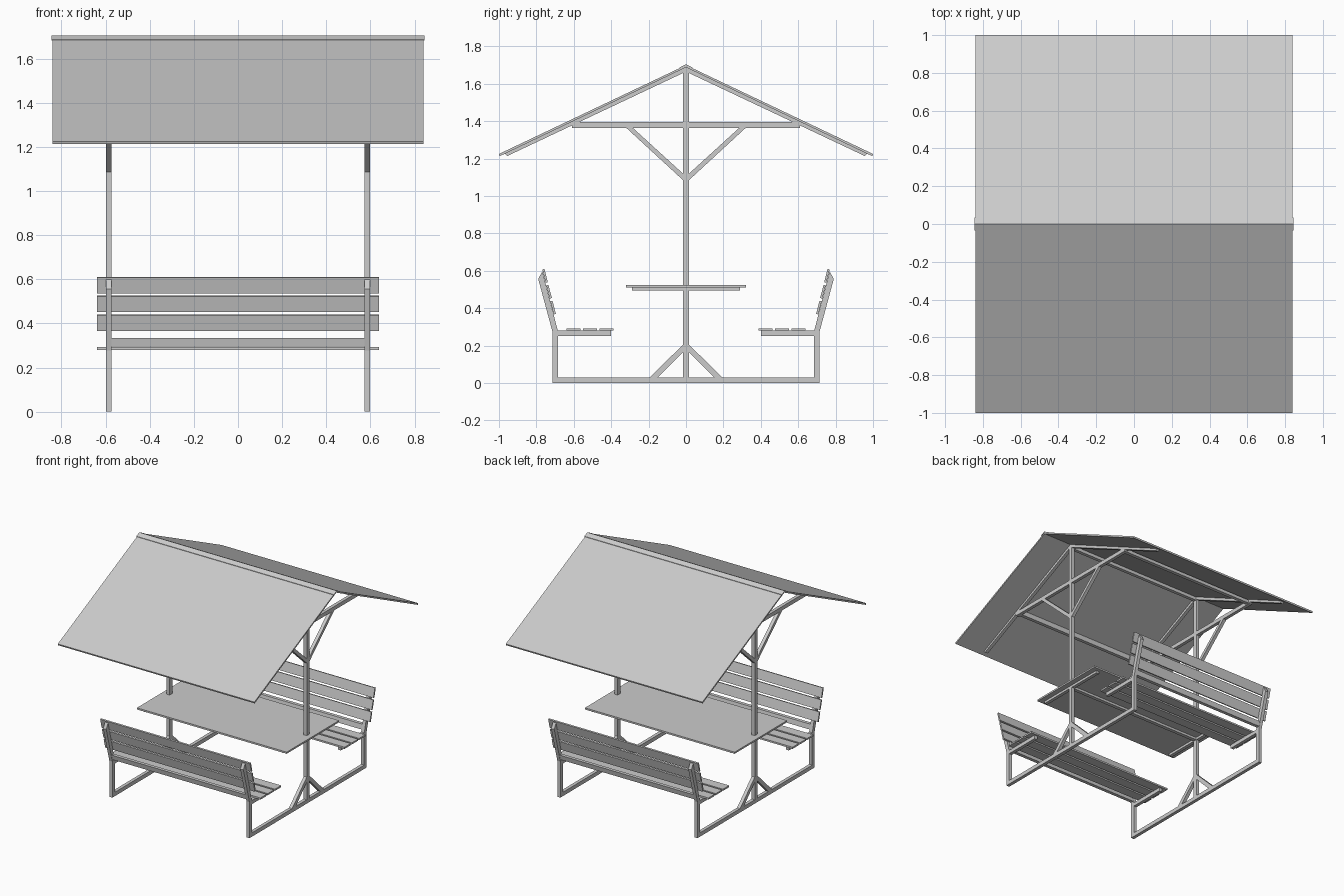
import bpy
from mathutils import Vector

cube = bpy.data.objects.get("Cube")
if cube:
    bpy.data.objects.remove(cube, do_unlink=True)

grey = bpy.data.materials.new("light_grey")
grey.use_nodes = True
grey.diffuse_color = (0.6, 0.6, 0.6, 1)
grey.node_tree.nodes["Principled BSDF"].inputs["Base Color"].default_value = (0.6, 0.6, 0.6, 1)

FRAME_X = 0.586   # centre of each side frame
TUBE = 0.026      # tube width
SLAT_X = 0.64     # half length of slats and table
ROOF_X = 0.84
SLOPE = 0.475


def prism(name, profile, x0, x1):
    """Extrude a (y, z) outline from x0 to x1."""
    n = len(profile)
    verts = [(x, y, z) for x in (x0, x1) for y, z in profile]
    faces = [list(range(n))[::-1], list(range(n, 2 * n))]
    faces += [(i, (i + 1) % n, (i + 1) % n + n, i + n) for i in range(n)]
    # Keep normals outward whichever way the outline runs
    area = sum(profile[i][0] * profile[(i + 1) % n][1] - profile[(i + 1) % n][0] * profile[i][1]
               for i in range(n))
    if area < 0:
        faces = [list(f)[::-1] for f in faces]
    mesh = bpy.data.meshes.new(name)
    mesh.from_pydata(verts, [], faces)
    mesh.materials.append(grey)
    obj = bpy.data.objects.new(name, mesh)
    bpy.context.collection.objects.link(obj)
    return obj


def box(name, y0, y1, z0, z1, x0, x1):
    return prism(name, [(y0, z0), (y1, z0), (y1, z1), (y0, z1)], x0, x1)


def strip(a, b, thick):
    """Outline of a straight bar from a to b, centred on that line."""
    a, b = Vector(a), Vector(b)
    d = (b - a).normalized()
    n = Vector((-d.y, d.x)) * thick / 2
    return [tuple(p) for p in (a - n, b - n, b + n, a + n)]


def flip(profile, s):
    return [(s * y, z) for y, z in profile]


# Side frames, one at each end
for side, sx in (("right", -1), ("left", 1)):
    x0, x1 = sx * FRAME_X - TUBE / 2, sx * FRAME_X + TUBE / 2
    box(side + "_base_rail", -0.715, 0.715, 0, 0.03, x0, x1)
    box(side + "_post", -0.016, 0.016, 0.03, 1.675, x0, x1)
    prism(side + "_tie_beam", [(-0.61, 1.365), (0.61, 1.365), (0.61, 1.38),
                               (0.58, 1.395), (-0.58, 1.395), (-0.61, 1.38)], x0, x1)
    box(side + "_table_bearer", -0.29, 0.29, 0.494, 0.512, x0, x1)
    for end, s in (("front", -1), ("back", 1)):
        tag = f"{side}_{end}_"
        prism(tag + "foot_brace", flip([(0.016, 0.205), (0.016, 0.165), (0.15, 0.03),
                                        (0.195, 0.03)], s), x0, x1)
        prism(tag + "roof_brace", flip([(0.016, 1.085), (0.016, 1.12), (0.285, 1.365),
                                        (0.32, 1.365)], s), x0, x1)
        prism(tag + "rafter", flip([(0, 1.69), (0.97, 1.69 - 0.97 * SLOPE),
                                    (0.955, 1.668 - 0.955 * SLOPE), (0, 1.665)], s), x0, x1)
        # Bench leg with its leaning back post
        prism(tag + "bench_post", flip([(0.685, 0.03), (0.715, 0.03), (0.715, 0.278),
                                        (0.79, 0.556), (0.768, 0.598), (0.685, 0.278)], s), x0, x1)
        box(tag + "seat_arm", min(s * 0.4, s * 0.685), max(s * 0.4, s * 0.685), 0.252, 0.28, x0, x1)

inner = FRAME_X - TUBE / 2
for end, s in (("front", -1), ("back", 1)):
    # Bench slats and rear crossbar
    for i in range(3):
        y = 0.387 + i * 0.089
        prism(f"{end}_seat_slat_{i + 1}", flip([(y, 0.28), (y + 0.075, 0.28),
              (y + 0.075, 0.293), (y, 0.293)], s), -SLAT_X, SLAT_X)
        z = 0.368 + i * 0.085
        lean = lambda h: 0.679 + 0.252 * (h - 0.278)
        prism(f"{end}_back_slat_{i + 1}", flip(strip((lean(z), z), (lean(z + 0.071), z + 0.071),
              0.012), s), -SLAT_X, SLAT_X)
    prism(end + "_bench_crossbar", flip([(0.692, 0.295), (0.718, 0.295), (0.726, 0.333),
          (0.7, 0.333)], s), -inner, inner)
    # Roof sheet and purlin
    prism(end + "_roof_sheet", flip([(0, 1.7), (1, 1.7 - SLOPE), (0.996, 1.688 - SLOPE),
          (0, 1.688)], s), -ROOF_X, ROOF_X)
    prism(end + "_purlin", flip([(0.575, 1.37), (0.602, 1.37), (0.602, 1.395),
          (0.575, 1.408)], s), -inner, inner)

# Table
box("table_top", -0.32, 0.32, 0.512, 0.525, -SLAT_X, SLAT_X)
box("table_centre_rail", -0.014, 0.014, 0.494, 0.512, -inner, inner)

# Ridge beam and folded ridge cap
box("ridge_beam", -0.013, 0.013, 1.655, 1.68, -inner, inner)
prism("ridge_cap", [(-0.035, 1.687), (0, 1.704), (0.035, 1.687), (0.035, 1.682),
                    (0, 1.699), (-0.035, 1.682)], -ROOF_X - 0.004, ROOF_X + 0.004)
